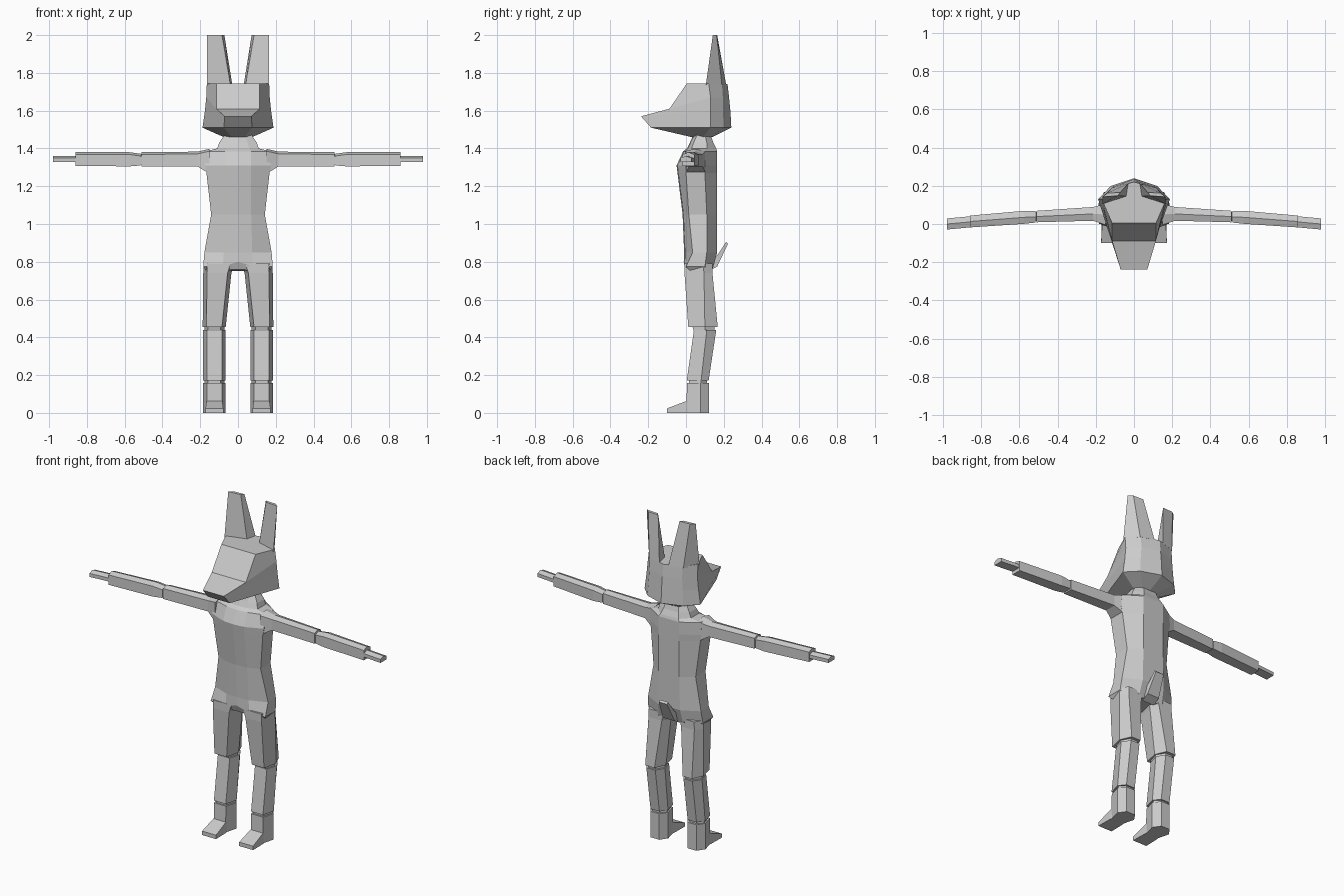
import bpy, bmesh

grey = bpy.data.materials.new("light grey")
grey.diffuse_color = (0.6, 0.6, 0.6, 1)


def loft(name, rings, mirror=False):
    """Skin a list of equal-length point rings, capped at both ends."""
    bm = bmesh.new()
    loops = [[bm.verts.new(p) for p in r] for r in rings]
    n = len(rings[0])
    for a, b in zip(loops, loops[1:]):
        for i in range(n):
            j = (i + 1) % n
            bm.faces.new((a[i], a[j], b[j], b[i]))
    bm.faces.new(loops[0][::-1])
    bm.faces.new(loops[-1])
    bmesh.ops.recalc_face_normals(bm, faces=bm.faces)
    me = bpy.data.meshes.new(name)
    bm.to_mesh(me)
    bm.free()
    me.materials.append(grey)
    ob = bpy.data.objects.new(name, me)
    bpy.context.collection.objects.link(ob)
    if mirror:
        ob.modifiers.new("mirror", 'MIRROR').use_mirror_merge = False
    return ob


def sym(half):
    """Close a half ring (front centre to back centre) across x = 0."""
    return half + [(-x, y, z) for x, y, z in half[::-1] if x > 0]


def body(z, w, front, back, fx=0.075, s0=0.03, s1=0.10, zc=None):
    return sym([(0, front, zc or z), (fx, front + 0.005, z), (w, s0, z),
                (w, s1, z), (fx, back, z), (0, back, zc or z)])


# Torso with arched hips, shoulders and neck
loft("torso", [
    body(0.755, 0.170, 0.00, 0.135, 0.09, 0.02, 0.09, 0.76),
    body(0.775, 0.184, -0.012, 0.145, 0.08, 0.0, 0.10, 0.80),
    body(0.85, 0.178, -0.010, 0.165, 0.075, 0.035, 0.11),
    body(1.05, 0.142, -0.018, 0.165, 0.07, 0.015, 0.11),
    body(1.27, 0.167, -0.045, 0.165, 0.07, 0.00, 0.10),
    body(1.31, 0.175, -0.050, 0.165, 0.07, 0.00, 0.10),
    body(1.385, 0.170, -0.015, 0.165, 0.07, 0.02, 0.10),
    body(1.40, 0.11, 0.005, 0.16, 0.06, 0.03, 0.11),
    body(1.43, 0.10, 0.02, 0.145, 0.05, 0.04, 0.11),
    body(1.475, 0.07, 0.04, 0.13, 0.04, 0.06, 0.10)])


# Arms: pentagon sections running outwards
def arm(x, y, r, z0, z1):
    e = min(0.012, (z1 - z0) / 3)
    return [(x, y - r, z0), (x, y - r, z1 - e), (x, y, z1),
            (x, y + r, z1 - e), (x, y + r, z0)]


loft("upper_arm", [arm(0.15, 0.05, 0.055, 1.265, 1.398),
                   arm(0.215, 0.053, 0.036, 1.305, 1.383),
                   arm(0.510, 0.039, 0.030, 1.305, 1.380),
                   arm(0.512, 0.039, 0.024, 1.312, 1.370),
                   arm(0.520, 0.038, 0.024, 1.312, 1.370)], True)
loft("forearm", [arm(0.515, 0.038, 0.030, 1.31, 1.372),
                 arm(0.575, 0.035, 0.034, 1.305, 1.38),
                 arm(0.860, 0.013, 0.031, 1.308, 1.38)], True)
loft("hand", [arm(0.85, 0.012, 0.029, 1.328, 1.360),
              arm(0.98, 0.0, 0.029, 1.328, 1.360)], True)


# Legs: hexagon sections with a flat front
def leg(z, x0, x1, front, mid, back, inset=0.02, rear=0.03):
    return [(x0 + inset, front, z), (x1 - inset, front, z), (x1, mid, z),
            (x1 - rear, back, z), (x0 + rear, back, z), (x0, mid, z)]


loft("thigh", [leg(0.79, 0.02, 0.183, -0.008, 0.09, 0.14),
               leg(0.74, 0.035, 0.184, -0.008, 0.095, 0.14),
               leg(0.455, 0.065, 0.187, 0.012, 0.10, 0.168)], True)
loft("knee", [leg(0.456, 0.072, 0.178, 0.035, 0.10, 0.15),
              leg(0.42, 0.072, 0.178, 0.045, 0.10, 0.15)], True)
loft("shin", [leg(0.438, 0.065, 0.185, 0.042, 0.11, 0.160),
              leg(0.172, 0.065, 0.185, 0.004, 0.08, 0.120)], True)
loft("ankle", [leg(0.175, 0.072, 0.178, 0.015, 0.08, 0.11),
               leg(0.150, 0.072, 0.178, 0.015, 0.08, 0.11)], True)
loft("heel", [leg(0.158, 0.065, 0.185, 0.006, 0.078, 0.122),
              leg(0.0, 0.065, 0.185, 0.0, 0.078, 0.122)], True)
loft("toes", [[(0.085, 0.02, 0), (0.165, 0.02, 0), (0.165, 0.02, 0.068), (0.085, 0.02, 0.068)],
              [(0.08, 0.0, 0), (0.17, 0.0, 0), (0.167, 0.0, 0.062), (0.083, 0.0, 0.062)],
              [(0.078, -0.1, 0), (0.172, -0.1, 0), (0.172, -0.1, 0.024), (0.078, -0.1, 0.024)]], True)

# Head: jaw, muzzle, brow and crown rings
loft("head", [
    sym([(0.035, 0.03, 1.46), (0.075, 0.09, 1.46), (0.05, 0.13, 1.46), (0, 0.14, 1.46)]),
    sym([(0.075, -0.185, 1.51), (0.188, 0.13, 1.51), (0.12, 0.20, 1.51), (0, 0.24, 1.51)]),
    sym([(0.07, -0.238, 1.57), (0.175, 0.13, 1.60), (0.115, 0.195, 1.60), (0, 0.235, 1.60)]),
    sym([(0.115, -0.088, 1.61), (0.168, 0.13, 1.67), (0.11, 0.195, 1.67), (0, 0.228, 1.67)]),
    sym([(0.115, 0.005, 1.745), (0.165, 0.12, 1.745), (0.11, 0.19, 1.745), (0, 0.22, 1.74)])])

# Ears: tapering wedges rising from the back of the crown
loft("ear", [
    [(0.165, 0.105, 1.735), (0.04, 0.145, 1.735), (0.03, 0.213, 1.735), (0.115, 0.19, 1.735)],
    [(0.165, 0.142, 2.0), (0.085, 0.148, 2.0), (0.072, 0.165, 2.0), (0.14, 0.162, 2.0)]], True)

# Short upturned tail
loft("tail", [
    [(-0.04, 0.12, 0.83), (0.04, 0.12, 0.83), (0.04, 0.12, 0.75), (-0.04, 0.12, 0.75)],
    [(-0.04, 0.163, 0.83), (0.04, 0.163, 0.83), (0.04, 0.165, 0.775), (-0.04, 0.165, 0.775)],
    [(-0.028, 0.212, 0.905), (0.028, 0.212, 0.905), (0.028, 0.222, 0.895), (-0.028, 0.222, 0.895)]])
